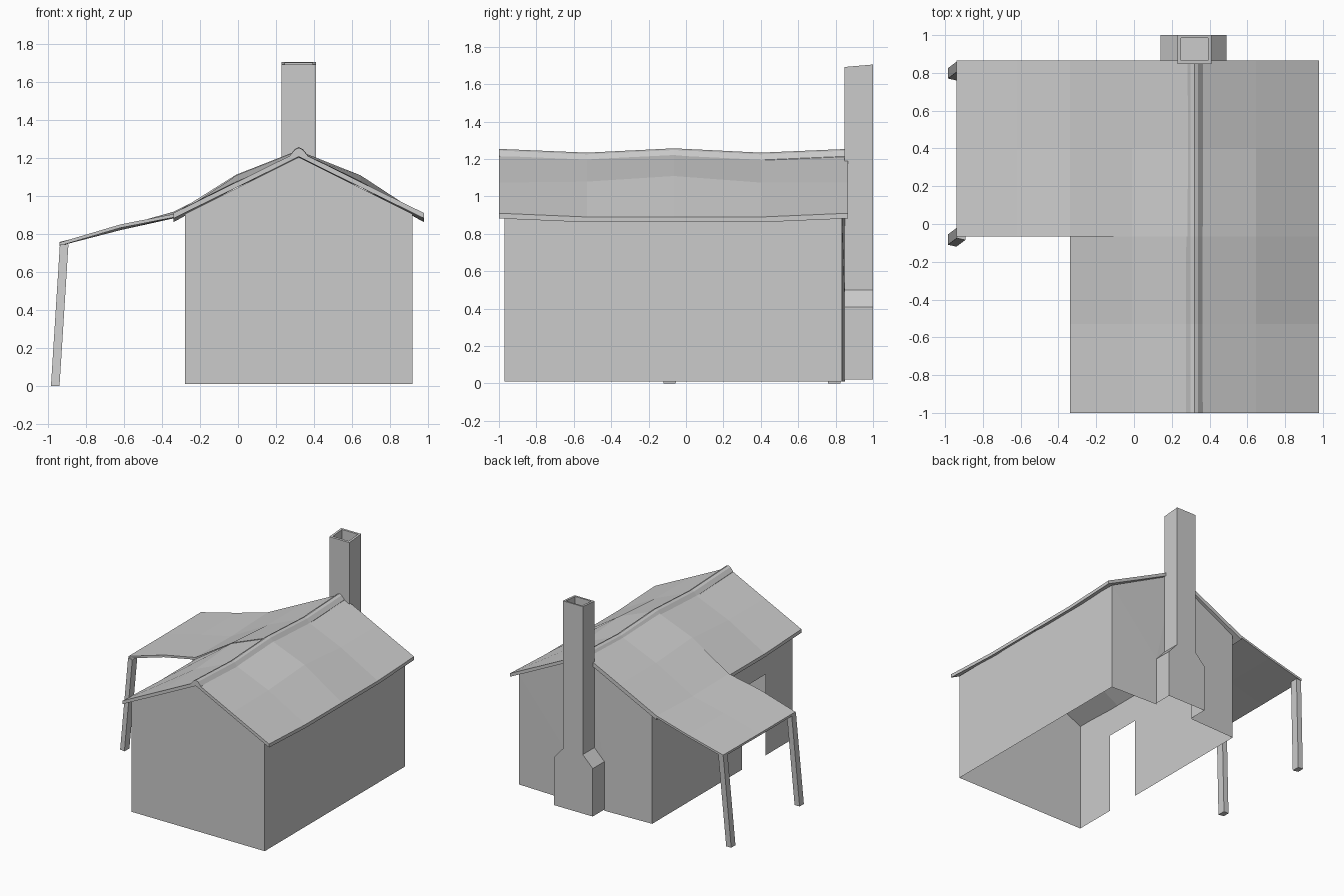
import bpy, bmesh

if "Cube" in bpy.data.objects:
    bpy.data.objects.remove(bpy.data.objects["Cube"])

grey = bpy.data.materials.new("plain_grey")
grey.diffuse_color = (0.6, 0.6, 0.6, 1)
grey.use_nodes = True
grey.node_tree.nodes["Principled BSDF"].inputs["Base Color"].default_value = grey.diffuse_color


def make(name, faces):
    """Object from a list of polygons given as point tuples; shared points are welded."""
    bm = bmesh.new()
    for f in faces:
        bm.faces.new([bm.verts.new(p) for p in f])
    bmesh.ops.remove_doubles(bm, verts=bm.verts, dist=0.0005)
    bmesh.ops.recalc_face_normals(bm, faces=bm.faces)
    me = bpy.data.meshes.new(name)
    bm.to_mesh(me)
    bm.free()
    me.materials.append(grey)
    ob = bpy.data.objects.new(name, me)
    bpy.context.collection.objects.link(ob)
    return ob


def slab(name, xs, ys, rows, t):
    """Closed sheet: one row of heights for each y, with vertical thickness t."""
    def top(i, j): return (xs[i], ys[j], rows[j][i])
    def low(i, j): return (xs[i], ys[j], rows[j][i] - t)
    nx, ny = len(xs), len(ys)
    faces = []
    for j in range(ny - 1):
        for i in range(nx - 1):
            ring = [(i, j), (i + 1, j), (i + 1, j + 1), (i, j + 1)]
            faces.append([top(*c) for c in ring])
            faces.append([low(*c) for c in reversed(ring)])
    for j in (0, ny - 1):
        for i in range(nx - 1):
            faces.append([top(i, j), low(i, j), low(i + 1, j), top(i + 1, j)])
    for i in (0, nx - 1):
        for j in range(ny - 1):
            faces.append([top(i, j), low(i, j), low(i, j + 1), top(i, j + 1)])
    return make(name, faces)


# Walls: thin shell with a doorway on the left and an open hearth at the back
L, R, F, B, C = -0.28, 0.92, -0.97, 0.835, 0.32
G, E, A = 0.01, 0.905, 1.205
HL, HR, HZ = 0.14, 0.49, 0.41
BC = 0.85


def left_wall(y, z): return (L, y, z)


make("walls", [
    [(L, F, G), (R, F, G), (R, F, E), (C, F, A), (L, F, E)],
    [(R, F, G), (R, B, G), (R, B, E), (R, F, E)],
    [left_wall(*p) for p in ((F, G), (F, E), (B, E), (B, G), (-0.32, G),
                             (-0.32, 0.67), (-0.62, 0.67), (-0.62, G))],
    # back gable, bowed slightly out to the chimney
    [(R, B, G), (HR, BC, G), (HR, BC, HZ)],
    [(R, B, G), (HR, BC, HZ), (R, B, E)],
    [(R, B, E), (HR, BC, HZ), (C, BC, A)],
    [(L, B, G), (HL, BC, HZ), (HL, BC, G)],
    [(L, B, G), (L, B, E), (HL, BC, HZ)],
    [(L, B, E), (C, BC, A), (HL, BC, HZ)],
    [(HL, BC, HZ), (C, BC, A), (HR, BC, HZ)],
])

# Main roof with sagging ridge and eaves and a bulge halfway up each slope
ys = [-1.0, -0.53, -0.065, 0.4, 0.865]
ridge_sag = [0, -0.02, 0.003, -0.02, 0]
mid_bulge = [0, 0.005, 0.035, 0, 0]
eave_sag = [0, -0.02, -0.02, -0.02, 0]
slab("main_roof", [-0.34, -0.01, 0.32, 0.645, 0.98], ys,
     [[0.91 + e, 1.072 + m, 1.235 + r, 1.074 + m, 0.91 + e]
      for r, m, e in zip(ridge_sag, mid_bulge, eave_sag)], 0.028)

# Rounded ridge cap
slab("ridge_cap", [0.275, 0.3, 0.32, 0.34, 0.365], ys,
     [[z + r for z in (1.215, 1.245, 1.254, 1.245, 1.215)] for r in ridge_sag], 0.02)

# Porch roof, laid over the left slope and reaching past it
slab("porch_roof", [-0.94, -0.62, -0.34, -0.01, 0.29], ys[2:],
     [[0.755, 0.85, 0.905, 1.112, 1.23],
      [0.755, 0.838, 0.9, 1.082, 1.21],
      [0.758, 0.838, 0.917, 1.08, 1.228]], 0.018)

# Leaning porch posts
for name, y in (("front_post", -0.11), ("back_post", 0.77)):
    def ring(x, y0, z):
        return [(x, y0, z), (x + 0.045, y0 - 0.01, z),
                (x + 0.045, y0 + 0.055, z), (x, y0 + 0.055, z)]
    foot, head = ring(-0.985, y, 0.0), ring(-0.938, y + 0.035, 0.745)
    make(name, [foot[::-1], head] +
         [[foot[i], foot[(i + 1) % 4], head[(i + 1) % 4], head[i]] for i in range(4)])

# Chimney: shouldered outline, open below and towards the hearth, hollow at the top
SL, SR, Y0, Y1 = 0.23, 0.41, 0.848, 1.0
T0, T1, SZ = 1.692, 1.705, 0.5


def top_z(y): return T0 + (T1 - T0) * (y - Y0) / (Y1 - Y0)


side = [(HL, 0.02), (HL, HZ), (SL, SZ), (SL, None)]
side_r = [(HR, 0.02), (HR, HZ), (SR, SZ), (SR, None)]


def at(p, y): return (p[0], y, top_z(y) if p[1] is None else p[1])


faces = [[at(p, Y1) for p in side + side_r[::-1]],
         [at(p, Y0) for p in side[1:] + side_r[:0:-1]]]
for s in (side, side_r):
    faces += [[at(a, Y0), at(a, Y1), at(b, Y1), at(b, Y0)] for a, b in zip(s, s[1:])]
outer = [(SL, Y0), (SR, Y0), (SR, Y1), (SL, Y1)]
inner = [(0.248, 0.866), (0.392, 0.866), (0.392, 0.984), (0.248, 0.984)]
for i in range(4):
    k = (i + 1) % 4
    (a, b, c, d) = outer[i], outer[k], inner[k], inner[i]
    faces.append([(x, y, top_z(y)) for x, y in (a, b, c, d)])
    faces.append([(*d, top_z(d[1])), (*c, top_z(c[1])), (*c, 0.6), (*d, 0.6)])
faces.append([(*p, 0.6) for p in inner])
make("chimney", faces)
